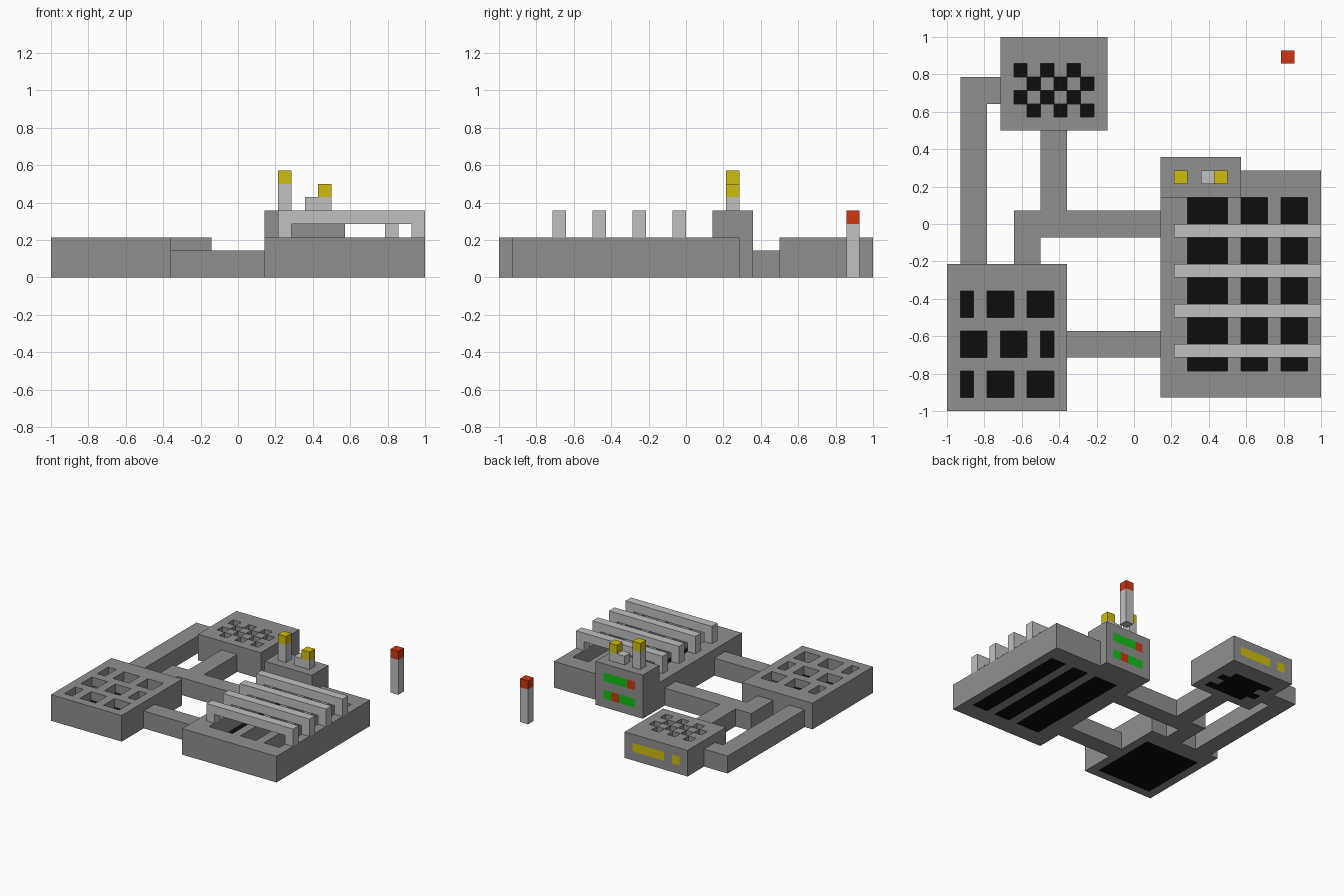
import bpy

if "Cube" in bpy.data.objects:
    bpy.data.objects.remove(bpy.data.objects["Cube"])

U = 1 / 14  # modelling unit: the footprint is 28 x 28 units


def srgb(r, g, b):
    return tuple((c / 255 / 12.92) if c < 10 else ((c / 255 + 0.055) / 1.055) ** 2.4
                 for c in (r, g, b)) + (1.0,)


MATS = {}
for mat_name, rgb in {"grey": (144, 144, 144), "light grey": (192, 192, 192),
                      "black": (13, 13, 13), "yellow": (208, 190, 14),
                      "red": (208, 54, 18), "green": (16, 192, 20)}.items():
    m = bpy.data.materials.new(mat_name)
    m.diffuse_color = srgb(*rgb)
    m.use_nodes = True
    m.node_tree.nodes["Principled BSDF"].inputs["Base Color"].default_value = m.diffuse_color
    MATS[mat_name] = m


def solid(name, *steps):
    """Block solid from (colour, x0, x1, y0, y1, z0, z1) steps in order.
    A later step overwrites an earlier one; colour None carves a hole."""
    lines = [sorted({s[1 + 2 * a + e] for s in steps for e in (0, 1)}) for a in range(3)]
    cells = {}
    for col, *b in steps:
        spans = [range(lines[a].index(b[2 * a]), lines[a].index(b[2 * a + 1])) for a in range(3)]
        for i in spans[0]:
            for j in spans[1]:
                for k in spans[2]:
                    cells[i, j, k] = col
    cols = sorted({c for c in cells.values() if c})
    verts, faces, slots = {}, [], []
    for cell, col in cells.items():
        if not col:
            continue
        for a in range(3):
            for side in (0, 1):
                near = list(cell)
                near[a] += 2 * side - 1
                if cells.get(tuple(near)):
                    continue
                quad = []
                for p, q in ((0, 0), (1, 0), (1, 1), (0, 1)):
                    v = list(cell)
                    v[a] += side
                    v[(a + 1) % 3] += p
                    v[(a + 2) % 3] += q
                    quad.append(verts.setdefault(tuple(v), len(verts)))
                faces.append(quad if side else quad[::-1])
                slots.append(cols.index(col))
    points = [(lines[0][i] * U - 1, lines[1][j] * U - 1, lines[2][k] * U) for i, j, k in verts]
    mesh = bpy.data.meshes.new(name)
    mesh.from_pydata(points, [], faces)
    for c in cols:
        mesh.materials.append(MATS[c])
    for poly, slot in zip(mesh.polygons, slots):
        poly.material_index = slot
    obj = bpy.data.objects.new(name, mesh)
    bpy.context.collection.objects.link(obj)
    return obj


# Left hall: hollow box with dark floor and a brick-pattern roof grille
steps = [("grey", 0, 9, 0, 11, 0, 3), ("black", 1, 8, 1, 9, 0, 1), (None, 1, 8, 1, 9, 1, 2)]
for y, spans in ((1, ((1, 2), (3, 5), (6, 8))),
                 (4, ((1, 3), (4, 6), (7, 8))),
                 (7, ((1, 2), (3, 5), (6, 8)))):
    steps += [(None, a, b, y, y + 2, 2, 3) for a, b in spans]
solid("left_hall", *steps)

# Back hall: chequered roof openings, yellow strip on the back wall
steps = [("grey", 4, 12, 21, 28, 0, 3)]
for y in range(22, 26):
    x = 6 - y % 2
    steps += [("black", x, x + 5, y, y + 1, 0, 1), (None, x, x + 5, y, y + 1, 1, 2)]
    steps += [(None, x + d, x + d + 1, y, y + 1, 2, 3) for d in (0, 2, 4)]
steps += [("yellow", 7, 11, 27, 28, 1, 2), ("yellow", 5, 6, 27, 28, 1, 2)]
solid("back_hall", *steps)

# Right hall: three long dark-floored trenches, corner left free for the tower
steps = [("grey", 16, 28, 1, 18, 0, 3), (None, 16, 22, 16, 18, 0, 3)]
for a, b in ((18, 21), (22, 24), (25, 27)):
    steps += [("black", a, b, 3, 16, 0, 1), (None, a, b, 3, 16, 1, 3)]
solid("right_hall", *steps)

# Roof beams standing on two legs over the trenches
for n, y in enumerate((4, 7, 10, 13), 1):
    solid(f"roof_beam_{n}", ("light grey", 17, 28, y, y + 1, 3, 5),
          (None, 18, 27, y, y + 1, 3, 4))

# Control tower with indicator strips on its back wall
solid("tower", ("grey", 16, 22, 16, 19, 0, 5),
      ("green", 18, 21, 18, 19, 3, 4), ("red", 17, 18, 18, 19, 3, 4),
      ("green", 20, 21, 18, 19, 1, 2), ("red", 19, 20, 18, 19, 1, 2),
      ("green", 17, 19, 18, 19, 1, 2))

# Lamps on the tower roof
solid("tall_lamp", ("light grey", 17, 18, 17, 18, 5, 7), ("yellow", 17, 18, 17, 18, 7, 8))
solid("short_lamp", ("light grey", 19, 21, 17, 18, 5, 6), ("yellow", 20, 21, 17, 18, 6, 7))

# Free-standing beacon
solid("beacon", ("light grey", 25, 26, 26, 27, 0, 4), ("red", 25, 26, 26, 27, 4, 5))

# Low corridors joining the halls
solid("front_corridor", ("grey", 9, 16, 4, 6, 0, 2))
solid("middle_corridor", ("grey", 5, 16, 13, 15, 0, 2),
      ("grey", 5, 7, 11, 13, 0, 2), ("grey", 7, 9, 15, 21, 0, 2))
solid("left_corridor", ("grey", 1, 3, 11, 25, 0, 2), ("grey", 3, 4, 23, 25, 0, 2))
